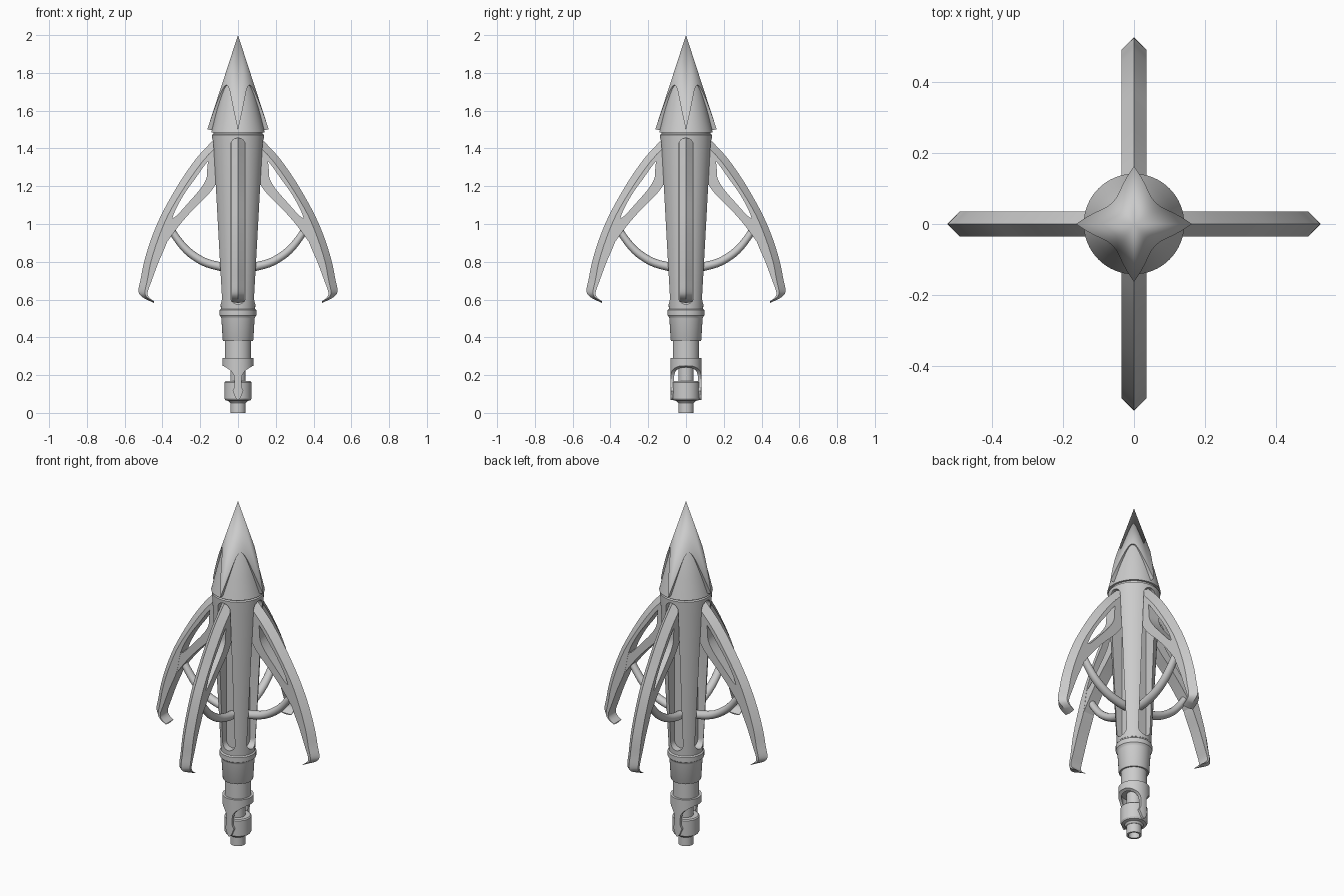
import bpy, bmesh, math
from mathutils import Vector

if "Cube" in bpy.data.objects:
    bpy.data.objects.remove(bpy.data.objects["Cube"])

def finish(name, bm, angle=30):
    bmesh.ops.remove_doubles(bm, verts=bm.verts, dist=1e-5)
    bmesh.ops.recalc_face_normals(bm, faces=bm.faces)
    me = bpy.data.meshes.new(name)
    bm.to_mesh(me)
    bm.free()
    ob = bpy.data.objects.new(name, me)
    bpy.context.collection.objects.link(ob)
    smooth(ob, angle)
    return ob

def smooth(ob, angle=30):
    bpy.ops.object.select_all(action='DESELECT')
    ob.select_set(True)
    bpy.context.view_layer.objects.active = ob
    bpy.ops.object.shade_smooth_by_angle(angle=math.radians(angle))

def lathe(name, prof, n=64, closed=False):
    bm = bmesh.new()
    vs = [bm.verts.new((r, 0, z)) for r, z in prof]
    es = [bm.edges.new(p) for p in zip(vs, vs[1:])]
    if closed:
        es.append(bm.edges.new((vs[-1], vs[0])))
    bmesh.ops.spin(bm, geom=vs + es, cent=(0, 0, 0), axis=(0, 0, 1),
                   angle=2 * math.pi, steps=n, use_duplicate=False)
    return finish(name, bm)

def loft(name, sections, angle=30):
    bm = bmesh.new()
    rings = [[bm.verts.new(p) for p in s] for s in sections]
    n = len(rings[0])
    for a, b in zip(rings, rings[1:]):
        for i in range(n):
            j = (i + 1) % n
            bm.faces.new((a[i], a[j], b[j], b[i]))
    bm.faces.new(rings[0])
    bm.faces.new(rings[-1])
    return finish(name, bm, angle)

def prism(name, outline, y0, y1):
    return loft(name, [[(x, y, z) for x, z in outline] for y in (y0, y1)])

def spline(pts, k=4):
    # Catmull-Rom through tuples of any length
    p = [Vector(q) for q in pts]
    p = [2 * p[0] - p[1]] + p + [2 * p[-1] - p[-2]]
    out = []
    for i in range(1, len(p) - 2):
        a, b, c, d = p[i - 1:i + 3]
        for s in range(k):
            t = s / k
            out.append(0.5 * (2 * b + (c - a) * t + (2 * a - 5 * b + 4 * c - d) * t * t
                              + (3 * b - a - 3 * c + d) * t ** 3))
    return out + [p[-2]]

def boolean(ob, cutter, op):
    m = ob.modifiers.new("cut", 'BOOLEAN')
    m.object, m.operation, m.solver = cutter, op, 'EXACT'
    cutter.hide_render = True
    bpy.context.view_layer.update()
    bpy.context.view_layer.objects.active = ob
    bpy.ops.object.modifier_apply(modifier=m.name)
    bpy.data.objects.remove(cutter)

def four_times(ob):
    for i in range(1, 4):
        c = ob.copy()
        c.name = f"{ob.name}_{i + 1}"
        c.rotation_euler.z = i * math.pi / 2
        bpy.context.collection.objects.link(c)

# Head: pointed outer shell with four arched cut-outs over an inner core
bm = bmesh.new()
N = 160
tip = bm.verts.new((0, 0, 2))
edge, inner = [], []
for i in range(N):
    a = 2 * math.pi * i / N
    t = (i % (N // 4)) / (N / 8) - 1
    z = 1.5 + 0.235 * (1 - abs(t) ** 2.2)
    r = 0.163 * (2 - z) / 0.5
    edge.append(bm.verts.new((r * math.cos(a), r * math.sin(a), z)))
    inner.append(bm.verts.new((0.8 * r * math.cos(a), 0.8 * r * math.sin(a), z - 0.003)))
for i in range(N):
    j = (i + 1) % N
    bm.faces.new((tip, edge[i], edge[j]))
    bm.faces.new((edge[i], inner[i], inner[j], edge[j]))
finish("head_shell", bm)
lathe("head_core", [(0, 1.8), (0.06, 1.78), (0.08, 1.73), (0.114, 1.6), (0.138, 1.5),
                    (0.142, 1.484), (0, 1.484)])

# Tapered body with four long slots
body = lathe("body", [(0, 1.49), (0.13, 1.49), (0.13, 1.477), (0.138, 1.472),
                      (0.137, 1.45), (0.091, 0.555), (0, 0.555)])
arc = [math.pi * i / 12 for i in range(13)]
slot = [(0.04 * math.cos(a), 1.415 + 0.04 * math.sin(a)) for a in arc] + \
       [(-0.04 * math.cos(a), 0.615 - 0.04 * math.sin(a)) for a in arc]
for i in range(4):
    cut = prism("slot_cutter", slot, -0.25, -0.05)
    cut.rotation_euler.z = i * math.pi / 2
    boolean(body, cut, 'DIFFERENCE')
smooth(body)

# Collar, neck and hollow lower shaft
lathe("collar", [(0, 0.572), (0.09, 0.572), (0.09, 0.55), (0.097, 0.544), (0.097, 0.516),
                 (0.09, 0.507), (0.088, 0.5), (0.081, 0.385), (0.078, 0.38), (0.07, 0.38),
                 (0.07, 0.248), (0, 0.248)])
lathe("lower_shaft", [(0, 0.26), (0.04, 0.26), (0.04, 0.0), (0.03, 0.0), (0.03, 0.08), (0, 0.08)])
lathe("lower_ring", [(0.035, 0.168), (0.065, 0.168), (0.071, 0.162), (0.071, 0.075),
                     (0.066, 0.067), (0.05, 0.063), (0.042, 0.052), (0.035, 0.052)], closed=True)

# Fork: tube trimmed to a ring with two arrow-ended prongs
fork = lathe("fork", [(0.066, 0.29), (0.083, 0.29), (0.083, 0.04), (0.066, 0.04)], closed=True)
half = [(0.1, 0.3), (0.1, 0.25), (0.078, 0.249), (0.055, 0.235), (0.035, 0.22), (0.022, 0.2),
        (0.018, 0.175), (0.018, 0.14), (0.028, 0.117), (0.012, 0.078)]
trim = prism("fork_trim", half + [(0, 0.068)] + [(-x, z) for x, z in reversed(half)], -0.15, 0.15)
boolean(fork, trim, 'INTERSECT')
smooth(fork)

# Claw blade: ridged outer edge, stations are (outer x, z, inner x, z)
W = 0.035
stations = [(0.10, 1.475, 0.07, 1.40), (0.135, 1.44, 0.10, 1.385), (0.21, 1.36, 0.165, 1.325),
            (0.28, 1.265, 0.228, 1.238), (0.345, 1.16, 0.29, 1.15), (0.41, 1.04, 0.345, 1.04),
            (0.46, 0.92, 0.372, 0.915), (0.497, 0.80, 0.42, 0.80), (0.515, 0.71, 0.457, 0.70),
            (0.527, 0.645, 0.478, 0.64), (0.505, 0.612, 0.471, 0.612), (0.445, 0.582, 0.443, 0.59)]
secs = []
for ox, oz, ix, iz in spline(stations):
    d = min(0.7, 0.036 / math.hypot(ix - ox, iz - oz))
    sx, sz = ox + d * (ix - ox), oz + d * (iz - oz)
    secs.append([(ox, 0, oz), (sx, W, sz), (ix, W, iz), (ix, -W, iz), (sx, -W, sz)])
four_times(loft("claw_blade", secs))

# Inner brace of the claw, leaving the open window
brace = [(0.155, 1.37, 0.08, 1.37), (0.163, 1.29, 0.08, 1.28), (0.168, 1.24, 0.105, 1.23),
         (0.20, 1.185, 0.15, 1.165), (0.265, 1.11, 0.22, 1.095), (0.33, 1.04, 0.28, 1.03),
         (0.37, 1.02, 0.33, 0.968), (0.40, 0.94, 0.372, 0.91)]
w = W - 0.001
four_times(loft("claw_brace", [[(a, w, b), (c, w, d), (c, -w, d), (a, -w, b)]
                               for a, b, c, d in spline(brace)]))

# Curved strut from claw to body, stations are (x, z, radius)
path = spline([(0.36, 0.99, 0.018), (0.335, 0.94, 0.019), (0.27, 0.86, 0.021),
               (0.185, 0.802, 0.022), (0.10, 0.776, 0.023), (0.045, 0.77, 0.023)])
secs = []
for i, (x, z, r) in enumerate(path):
    a, b = path[max(i - 1, 0)], path[min(i + 1, len(path) - 1)]
    n = Vector((a[1] - b[1], b[0] - a[0])).normalized()
    ring = [2 * math.pi * k / 16 for k in range(16)]
    secs.append([(x + r * n.x * math.cos(t), r * 1.1 * math.sin(t), z + r * n.y * math.cos(t))
                 for t in ring])
four_times(loft("strut", secs, 40))
